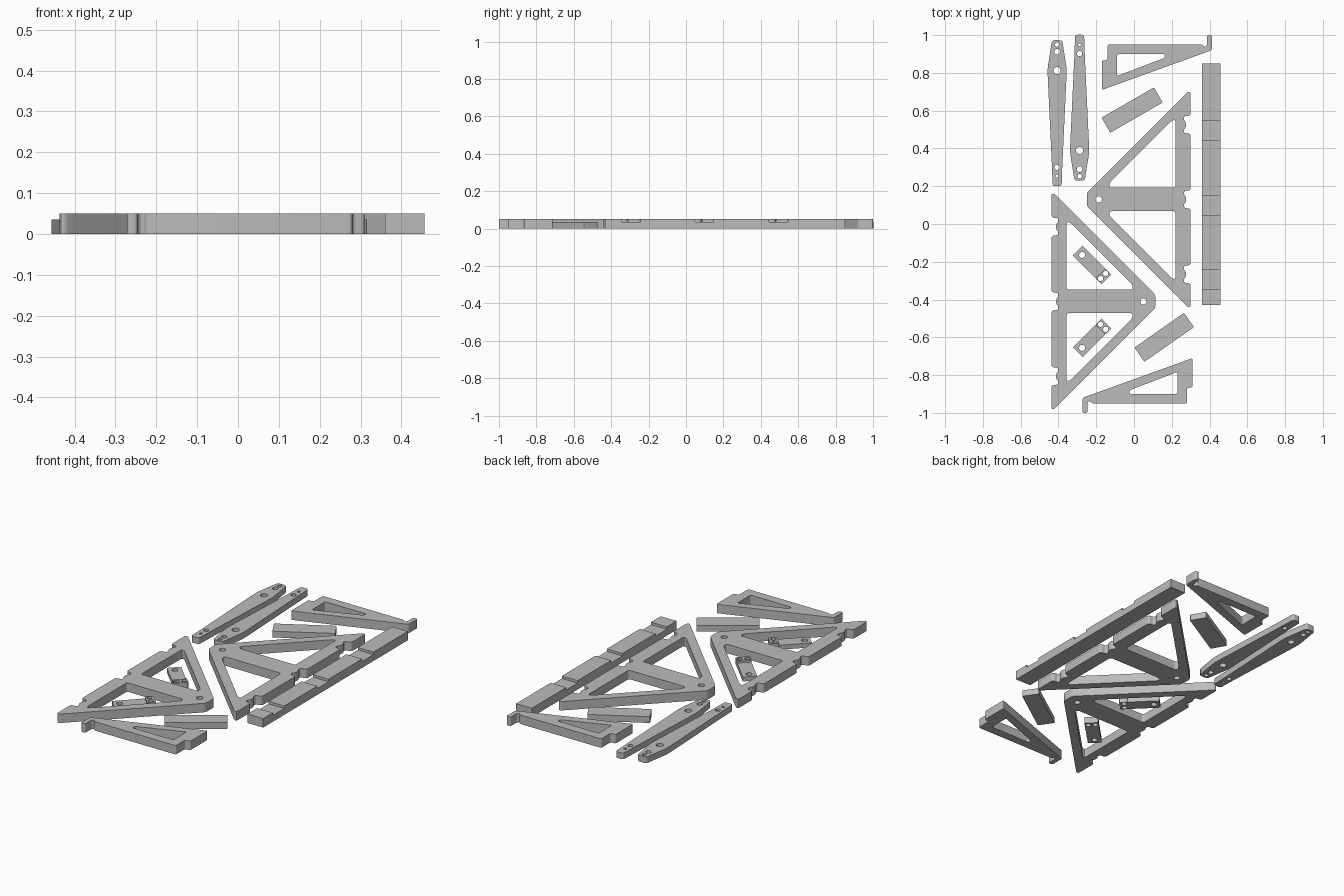
import bpy, bmesh, math
from mathutils import Vector

if "Cube" in bpy.data.objects:
    bpy.data.objects.remove(bpy.data.objects["Cube"], do_unlink=True)

THICK, THIN = 0.05, 0.035

grey = bpy.data.materials.new("plain grey")
grey.use_nodes = True
colour = (0.5, 0.5, 0.5, 1)
grey.diffuse_color = colour
grey.node_tree.nodes["Principled BSDF"].inputs["Base Color"].default_value = colour
made = []


def rounded(points, radius, steps=4):
    """Round every corner of a closed outline."""
    if radius == 0:
        return [Vector(p) for p in points]
    pts, out = [Vector(p) for p in points], []
    for i, p in enumerate(pts):
        before, after = pts[i - 1] - p, pts[(i + 1) % len(pts)] - p
        a = p + before.normalized() * min(radius, before.length * 0.4)
        b = p + after.normalized() * min(radius, after.length * 0.4)
        for k in range(steps + 1):
            t = k / steps
            out.append(a * (1 - t) ** 2 + p * 2 * t * (1 - t) + b * t ** 2)
    return out


def circle(x, y, r, n=24):
    return [Vector((x + r * math.cos(math.tau * i / n), y + r * math.sin(math.tau * i / n)))
            for i in range(n)]


def flip(points):
    """Mirror an outline across y = 0."""
    return [(x, -y) for x, y in reversed(points)]


def plate_mesh(name, loops, height, base=0):
    """Fill an outline with holes and raise it to a plate."""
    bm = bmesh.new()
    edges = []
    for loop in loops:
        verts = [bm.verts.new((p[0], p[1], base)) for p in loop]
        edges += [bm.edges.new((verts[i - 1], verts[i])) for i in range(len(verts))]
    bmesh.ops.triangle_fill(bm, edges=edges, use_beauty=True)
    top = bmesh.ops.extrude_face_region(bm, geom=bm.faces[:], use_keep_orig=True)["geom"]
    bmesh.ops.translate(bm, vec=(0, 0, height - base),
                        verts=[g for g in top if isinstance(g, bmesh.types.BMVert)])
    bmesh.ops.recalc_face_normals(bm, faces=bm.faces[:])
    mesh = bpy.data.meshes.new(name)
    bm.to_mesh(mesh)
    bm.free()
    mesh.materials.append(grey)
    return mesh


def place(name, mesh, location=(0, 0, 0), turn=0, tilt=0):
    obj = bpy.data.objects.new(name, mesh)
    bpy.context.collection.objects.link(obj)
    obj.location = location
    obj.rotation_euler = (math.radians(tilt), 0, math.radians(turn))
    made.append(obj)
    return obj


# Triangular side frames with snap notches along the straight edge
def notch(yc):
    half = [(0.30, 0.048), (0.265, 0.045), (0.265, 0.024), (0.275, 0.014)]
    return [(x, yc + y) for x, y in half] + [(x, yc - y) for x, y in reversed(half)]


outline = [(-0.25, -0.035), (-0.25, 0.035), (0.285, 0.57), (0.30, 0.57)]
for yc in (0.396, 0, -0.396):
    outline += notch(yc)
outline += [(0.30, -0.57), (0.285, -0.57)]
window = [(0.22, 0.42), (0.203, 0.42), (-0.13, 0.087), (-0.13, 0.062), (0.22, 0.062)]
frame = plate_mesh("triangle_frame", [
    rounded(outline, 0.015), rounded(window, 0.015), rounded(flip(window), 0.015),
    circle(-0.187, 0, 0.017)], THICK)
place("right_edge_frame", frame, (0, 0.13, 0))
place("left_edge_frame", frame, (-0.137, -0.41, 0), 180)

# Long notched bar, drawn in side profile and stood on its edge
profile = [(-0.43, 0), (0.85, 0), (0.85, THICK)]
for start in (0.445, 0.048, -0.344):
    end = start + 0.1
    profile += [(end, THICK), (end, 0.036), (start, 0.036), (start, THICK)]
profile += [(-0.43, THICK)]
place("notched_bar", plate_mesh("notched_bar", [profile], 0.097), (0.36, 0, 0), 90, 90)

# Tapered arms with bolt holes, one the reverse of the other
side = [(0.027, 0.385), (0.05, 0.24), (0.05, 0.20), (0.027, -0.29), (0.024, -0.388)]
arm_outline = side + [(-x, y) for x, y in reversed(side)]
arm_holes = [(0.362, 0.012), (0.324, 0.015), (0.224, 0.019),
             (-0.288, 0.014), (-0.335, 0.008)]
arm = plate_mesh("tapered_arm", [rounded(arm_outline, 0.015)]
                 + [circle(0, y, r) for y, r in arm_holes], THIN)
place("outer_arm", arm, (-0.407, 0.588, 0))
place("inner_arm", arm, (-0.288, 0.614, 0), 180)

# Hooked wedge brackets
hook = [(-0.17, 0.71), (-0.17, 0.865), (-0.14, 0.868), (-0.14, 0.95), (0.362, 0.95),
        (0.374, 0.936), (0.386, 0.945), (0.386, 1.0), (0.412, 1.0), (0.412, 0.92)]
opening = [(-0.09, 0.90), (0.163, 0.90), (0.163, 0.88), (-0.09, 0.783)]
bracket = plate_mesh("hooked_bracket", [rounded(hook, 0.01), rounded(opening, 0.01)], THICK)
place("back_bracket", bracket)
place("front_bracket", bracket, (0.14, 0, 0), 180)

# Plain spacer blocks
block = [(-0.16, -0.046), (0.16, -0.046), (0.16, 0.046), (-0.16, 0.046)]
spacer = plate_mesh("spacer", [rounded(block, 0.005)], THIN)
place("back_spacer", spacer, (-0.01, 0.603, 0), 30)
place("front_spacer", spacer, (0.16, -0.60, 0), 35)

# Small links: a thin body with a raised two-hole end
STEP = 0.062
holes = [circle(0.083, v, 0.014) for v in (-0.019, 0.019)]
body = [(-0.107, -0.037), (STEP, -0.037), (STEP, 0.037), (-0.107, 0.037)]
tip = [(STEP, -0.037), (0.107, -0.037), (0.107, 0.037), (STEP, 0.037)]
link_body = plate_mesh("link_body", [rounded(body[:1], 0) + rounded(body[1:], 0),
                                     circle(-0.075, 0, 0.016)], 0.025)
link_tip = plate_mesh("link_tip", [rounded(tip, 0.006)] + holes, 0.037)
for label, y, turn in (("back", -0.217, -45), ("front", -0.603, 45)):
    place(label + "_link_body", link_body, (-0.222, y, 0), turn)
    place(label + "_link_tip", link_tip, (-0.222, y, 0), turn)

# Smooth the rounded corners and holes, keep the edges crisp
bpy.ops.object.select_all(action='DESELECT')
for obj in made:
    obj.select_set(True)
bpy.context.view_layer.objects.active = made[0]
bpy.ops.object.shade_smooth_by_angle()
